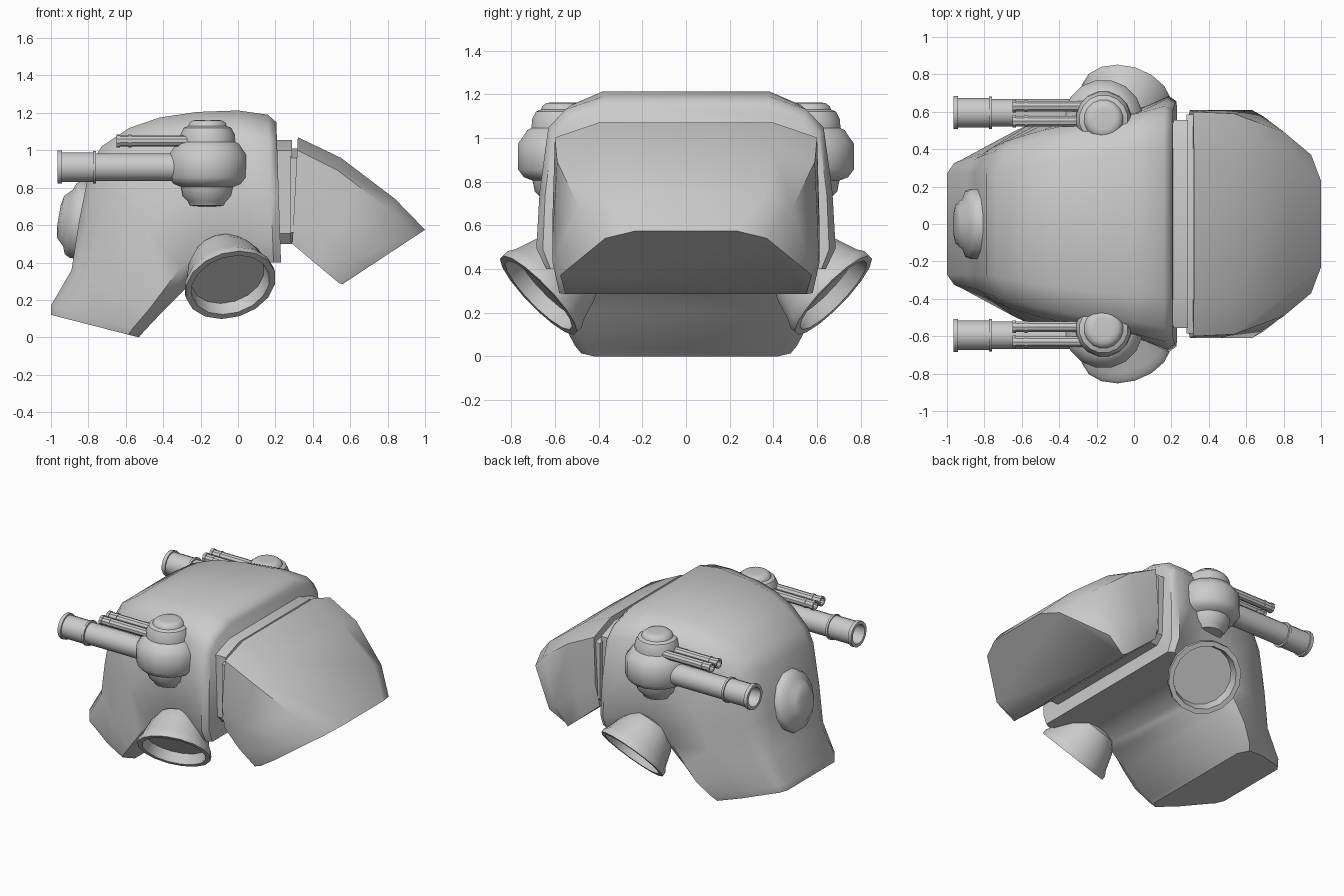
import bpy, bmesh, math
from mathutils import Vector

if "Cube" in bpy.data.objects:
    bpy.data.objects.remove(bpy.data.objects["Cube"])


def skin(name, rings, caps=(True, True), mirror=False, angle=32):
    """Bridge a list of equal-sized point loops into one surface."""
    bm = bmesh.new()
    loops = [[bm.verts.new(p) for p in ring] for ring in rings]
    n = len(loops[0])
    for a, b in zip(loops, loops[1:]):
        for i in range(n):
            j = (i + 1) % n
            bm.faces.new((a[i], a[j], b[j], b[i]))
    if caps[0]:
        bm.faces.new(loops[0][::-1])
    if caps[1]:
        bm.faces.new(loops[-1])
    bmesh.ops.recalc_face_normals(bm, faces=bm.faces)
    me = bpy.data.meshes.new(name)
    bm.to_mesh(me)
    bm.free()
    ob = bpy.data.objects.new(name, me)
    bpy.context.collection.objects.link(ob)
    bpy.ops.object.select_all(action='DESELECT')
    bpy.context.view_layer.objects.active = ob
    ob.select_set(True)
    bpy.ops.object.shade_smooth_by_angle(angle=math.radians(angle))
    if mirror:
        mod = ob.modifiers.new("Mirror", 'MIRROR')
        mod.use_axis = (False, True, False)
    return ob


def section(bottom, top, us, widths):
    """Symmetric ring in a slanted plane running from bottom to top (x, z)."""
    half = [(bottom[0] + (top[0] - bottom[0]) * u, y,
             bottom[1] + (top[1] - bottom[1]) * u) for u, y in zip(us, widths)]
    return half + [(x, -y, z) for x, y, z in reversed(half)]


def lathe(name, profile, centre, axis, sides=16, scale=(1, 1), **kw):
    """Revolve (radius, distance) points about an axis."""
    n = Vector(axis).normalized()
    side = Vector((0, 1, 0)) if abs(n.y) < 0.5 else Vector((1, 0, 0))
    e1 = (side - n * side.dot(n)).normalized()
    e2 = n.cross(e1)
    c = Vector(centre)
    rings = []
    for r, t in profile:
        rings.append([c + n * t
                      + e1 * (r * scale[0] * math.cos(2 * math.pi * (i + .5) / sides))
                      + e2 * (r * scale[1] * math.sin(2 * math.pi * (i + .5) / sides))
                      for i in range(sides)])
    return skin(name, rings, **kw)


# Main hull: slanted sections fanning from the front lip to the rear flange
hull_u = (1, .925, .82, .45, .12, 0)
hull = [
    ((-.53, 0), (-1, .12), (.27, .34, .43, .48, .42)),
    ((-.50, .035), (-1, .17), (.27, .35, .45, .51, .45)),
    ((-.42, .12), (-.89, .36), (.27, .38, .50, .56, .48)),
    ((-.33, .21), (-.85, .62), (.27, .41, .53, .575, .49)),
    ((-.24, .30), (-.79, .92), (.27, .44, .55, .58, .50)),
    ((-.18, .34), (-.73, 1.02), (.28, .46, .56, .58, .50)),
    ((-.10, .38), (-.58, 1.12), (.31, .50, .57, .59, .52)),
    ((-.05, .39), (-.42, 1.175), (.34, .53, .58, .59, .53)),
    ((.0, .40), (-.22, 1.205), (.36, .56, .595, .60, .55)),
    ((.08, .40), (0, 1.213), (.38, .59, .62, .63, .58)),
    ((.19, .40), (.16, 1.19), (.38, .63, .67, .685, .64)),
    ((.23, .40), (.205, 1.15), (.37, .61, .645, .655, .62)),
]
# the shoulder gets one extra rounded point between top edge and side
skin("main_hull", [section(b, t, hull_u, (w[0], w[0] + (w[1] - w[0]) * .68) + w[1:])
                   for b, t, w in hull], angle=50)

# Neck joint: two stepped collars between hull and rear cabin
neck_u = (1, .9, .1, 0)
for name, x0, x1, w, z0, z1 in (("neck_joint", .18, .29, .555, .50, 1.055),
                                ("neck_collar", .28, .34, .585, .51, 1.01)):
    skin(name, [section((x, z0), (x, z1), neck_u, (.40, w, w, w - .05))
                for x in (x0, x1)])

# Rear cabin: wedge with sloped roof and undercut lower face
cabin_u = (1, .88, .3, 0)
cabin = [
    ((.29, .50), (.32, 1.07), (.40, .60, .61, .57)),
    ((.42, .39), (.55, .96), (.39, .59, .61, .59)),
    ((.54, .29), (.84, .74), (.36, .49, .61, .58)),
    ((.56, .285), (1.0, .575), (.23, .37, .575, .55)),
]
skin("rear_cabin", [section(b, t, cabin_u, w) for b, t, w in cabin], angle=50)

# Nose pod: oval plate with a stepped, domed face
lathe("nose_pod", [(1, -.08), (1, .03), (.93, .06), (.74, .075), (.55, .115), (.3, .125)],
      (-.835, 0, .625), (-.985, 0, .17), sides=12, scale=(.195, .215), angle=45)

# Turret pods, one per side
turret = [(.055, .232), (.08, .23), (.10, .215), (.105, .20), (.13, .19), (.147, .155),
          (.15, .115), (.17, .105), (.19, .075), (.212, .045), (.212, -.075),
          (.185, -.11), (.145, -.125), (.135, -.175), (.105, -.205), (.095, -.225),
          (.05, -.23)]
lathe("turret_pod", turret, (-.163, .56, .93), (0, 0, 1), mirror=True, angle=40)

# Large barrel with muzzle ring and hollow bore; distance runs towards -x
lathe("large_barrel",
      [(.075, 0), (.075, .46), (.088, .46), (.088, .475), (.08, .475), (.08, .64),
       (.09, .64), (.09, .665), (.068, .665), (.06, .45)],
      (-.30, .595, .91), (-1, 0, 0), mirror=True)

# Twin small barrels above it
for i, y in enumerate((.55, .63)):
    lathe("small_barrel_%d" % (i + 1),
          [(.03, 0), (.03, .32), (.034, .32), (.034, .335), (.03, .335), (.03, .38),
           (.035, .38), (.035, .40), (.024, .40), (.02, .30)],
          (-.25, y, 1.05), (-1, 0, 0), sides=10, mirror=True)

# Thruster bells pointing outwards and down
lathe("thruster_bell",
      [(.05, -.38), (.09, -.36), (.10, -.26), (.15, -.24), (.195, -.17), (.23, -.06),
       (.248, -.03), (.248, 0), (.215, 0), (.20, -.07)],
      (-.04, .675, .28), (.22, .70, -.68), sides=16, mirror=True)
